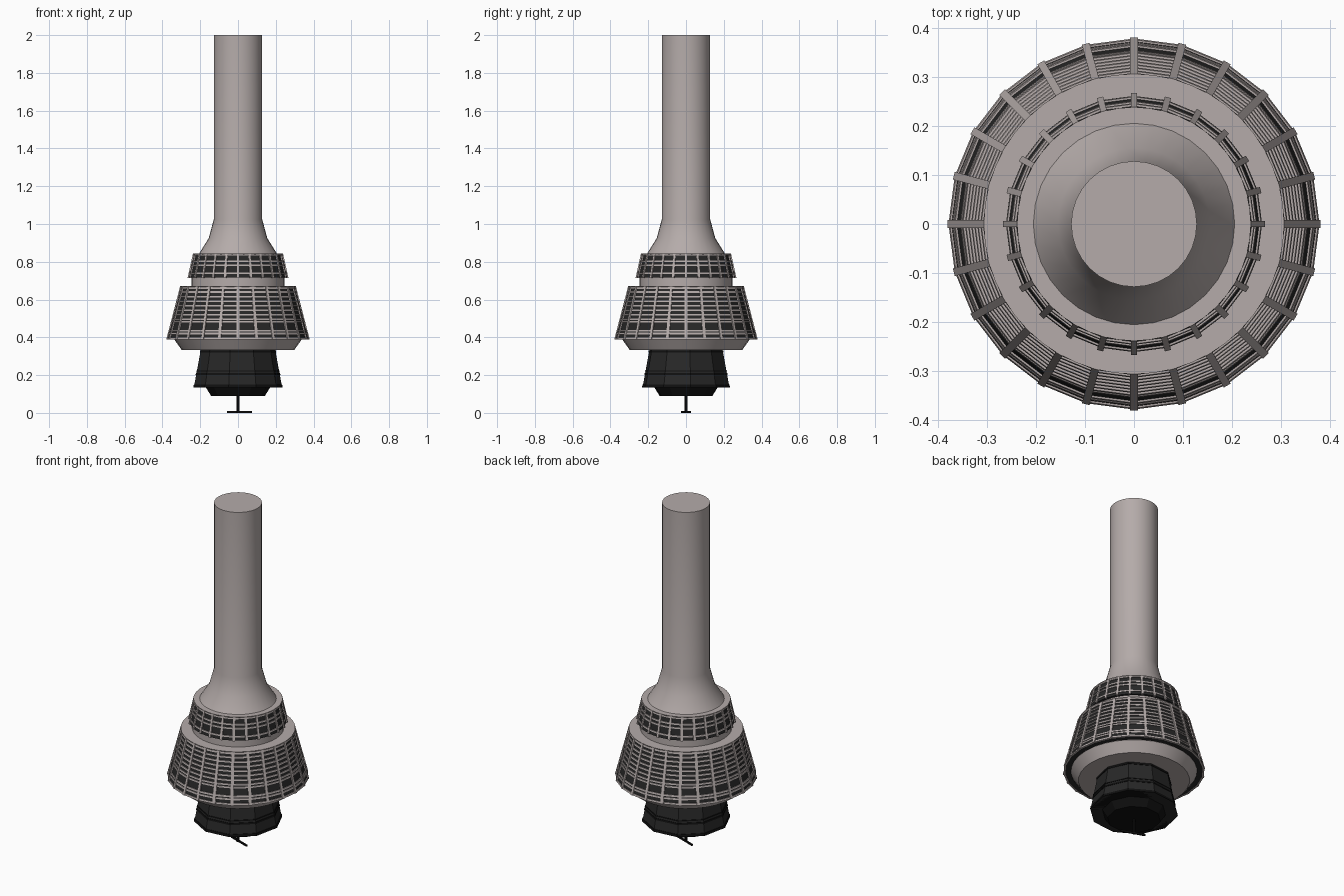
import bpy, bmesh
from math import sin, cos, pi, radians
from mathutils import Vector

if "Cube" in bpy.data.objects:
    bpy.data.objects.remove(bpy.data.objects["Cube"])


def material(name, rgb):
    m = bpy.data.materials.new(name)
    m.diffuse_color = (*rgb, 1)
    m.use_nodes = True
    m.node_tree.nodes["Principled BSDF"].inputs["Base Color"].default_value = m.diffuse_color
    return m


STONE = material("warm_grey", (0.46, 0.41, 0.40))
GLASS = material("dark_glass", (0.02, 0.02, 0.02))
BLACK = material("black_metal", (0.005, 0.005, 0.005))


def finish(name, bm, mat, smooth=False):
    bmesh.ops.recalc_face_normals(bm, faces=bm.faces)
    me = bpy.data.meshes.new(name)
    bm.to_mesh(me)
    bm.free()
    me.materials.append(mat)
    ob = bpy.data.objects.new(name, me)
    bpy.context.collection.objects.link(ob)
    if smooth:
        bpy.ops.object.select_all(action='DESELECT')
        ob.select_set(True)
        bpy.context.view_layer.objects.active = ob
        bpy.ops.object.shade_smooth_by_angle(angle=radians(20))
    return ob


def add_lathe(bm, profile, sides, turn=0.0, closed=False):
    """Spin (radius, z) points; cap both ends, or close the section as a hoop."""
    rings = [[bm.verts.new((r * cos(turn + 2 * pi * k / sides),
                            r * sin(turn + 2 * pi * k / sides), z))
              for k in range(sides)] for r, z in profile]
    pairs = list(zip(rings, rings[1:]))
    if closed:
        pairs.append((rings[-1], rings[0]))
    else:
        bm.faces.new(rings[0])
        bm.faces.new(rings[-1])
    for a, b in pairs:
        for k in range(sides):
            j = (k + 1) % sides
            bm.faces.new((a[k], a[j], b[j], b[k]))


def lathe(name, profile, sides, mat, turn=0.0, smooth=False):
    bm = bmesh.new()
    add_lathe(bm, profile, sides, turn)
    return finish(name, bm, mat, smooth)


def add_bar(bm, p, q, side, out):
    """Square-ended bar from p to q with half-width vectors side and out."""
    v = [bm.verts.new(c + s * side + o * out) for c in (p, q)
         for s, o in ((-1, -1), (1, -1), (1, 1), (-1, 1))]
    bm.faces.new(v[:4])
    bm.faces.new(v[4:])
    for k in range(4):
        j = (k + 1) % 4
        bm.faces.new((v[k], v[j], v[4 + j], v[4 + k]))


def window_deck(name, r_top, z_top, r_bot, z_bot, rails, rib_width):
    n = 24
    # Sloping glass
    lathe(name + "_glass", [(r_bot - .006, z_bot + .001), (r_top - .006, z_top - .003)], n, GLASS)
    # Solid roof lid
    lathe(name + "_roof", [(r_top - .003, z_top - .006), (r_top, z_top)], 48, STONE)

    def radius(z):
        return r_bot + (r_top - r_bot) * (z - z_bot) / (z_top - z_bot)
    # Horizontal rails
    bm = bmesh.new()
    for z, h in rails:
        a, b = z - h / 2, z + h / 2
        add_lathe(bm, [(radius(a) - .012, a), (radius(a) - .002, a),
                       (radius(b) - .002, b), (radius(b) - .012, b)], n, closed=True)
    finish(name + "_rails", bm, STONE)
    # Vertical ribs
    bm = bmesh.new()
    for k in range(n):
        t = 2 * pi * k / n
        d = Vector((cos(t), sin(t), 0))
        s = Vector((-sin(t), cos(t), 0)) * rib_width / 2
        add_bar(bm, d * (r_bot - .005) + Vector((0, 0, z_bot)),
                d * (r_top - .005) + Vector((0, 0, z_top)), s, d * .005)
    finish(name + "_ribs", bm, STONE)


# Main shaft with flared foot
lathe("shaft", [(.207, .83), (.207, .842), (.155, .925), (.128, 1.025), (.128, 2.0)],
      32, STONE, smooth=True)

# Upper window deck, collar and lower window deck
window_deck("upper_deck", .238, .845, .267, .715,
            [(.838, .012), (.803, .008), (.782, .008), (.738, .008)], .013)
lathe("collar", [(.245, .66), (.245, .72)], 48, STONE, smooth=True)
window_deck("lower_deck", .306, .672, .38, .388,
            [(.664, .014)] + [(.64 - .024 * i, .008) for i in range(6)]
            + [(.497, .008), (.482, .008), (.435, .009), (.42, .009), (.393, .01)], .016)

# Underside dish
lathe("underside", [(.297, .332), (.337, .388), (.337, .40)], 32, STONE, smooth=True)

# Faceted dark pod with proud bands
TURN = radians(6)
lathe("pod", [(.235, .135), (.197, .34)], 10, GLASS, TURN)
for i, (z, h) in enumerate([(.142, .014), (.205, .01), (.222, .006), (.325, .012)]):
    r = .238 - (z - .135) * .185
    lathe(f"pod_band_{i + 1}", [(r + h * .09, z - h / 2), (r - h * .09, z + h / 2)],
          10, BLACK, TURN)
lathe("pod_base", [(.143, .09), (.172, .136)], 10, BLACK, TURN)

# Antenna mast and crossbar
lathe("mast", [(.007, 0.0), (.007, .10)], 8, BLACK)
bm = bmesh.new()
d = Vector((cos(radians(-20)), sin(radians(-20)), 0))
s = Vector((-d.y, d.x, 0)) * .004
c = Vector((.008, 0, .005))
add_bar(bm, c - d * .07, c + d * .07, s, Vector((0, 0, .005)))
finish("crossbar", bm, BLACK)
